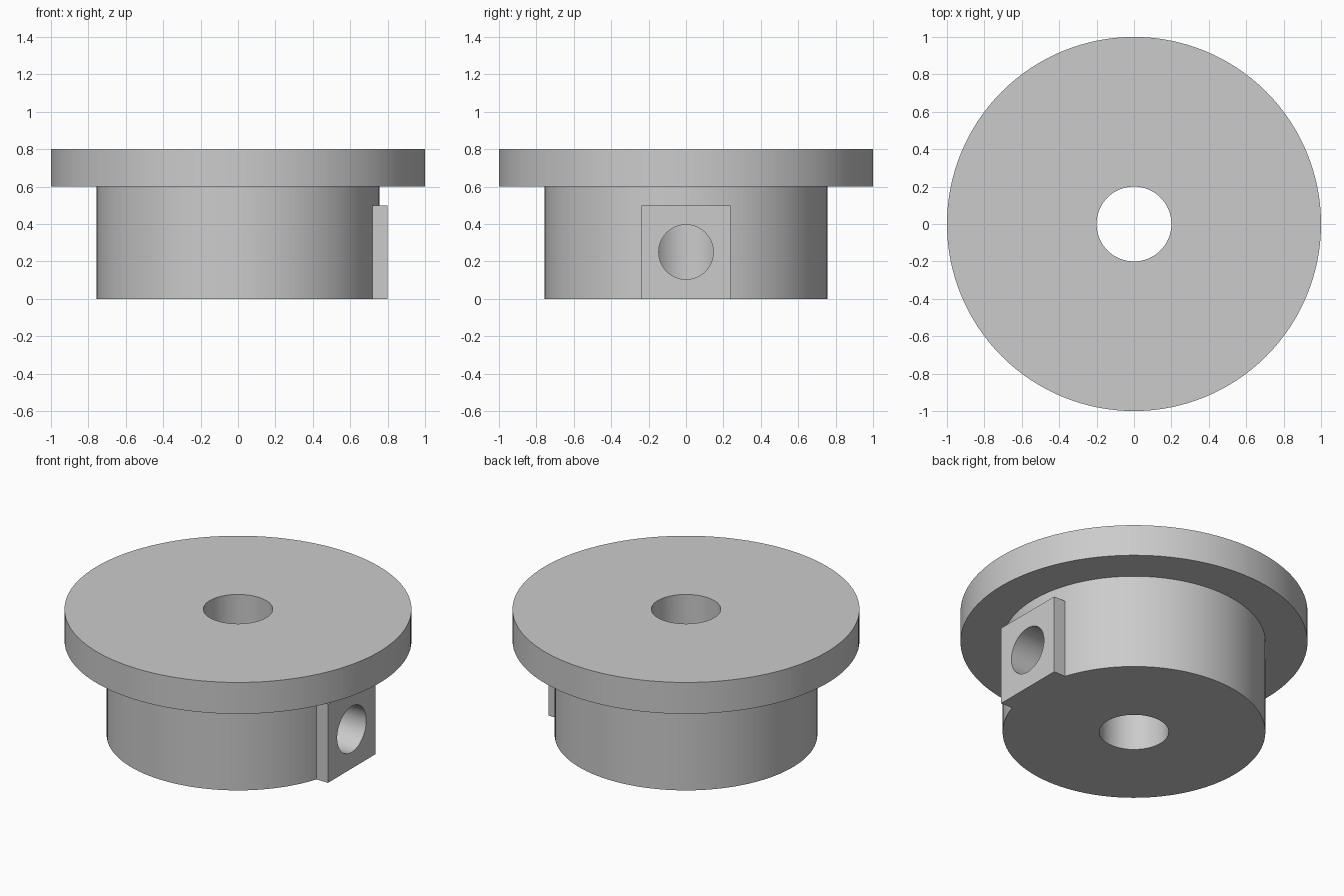
import bpy
import bmesh
from math import pi

if "Cube" in bpy.data.objects:
    bpy.data.objects.remove(bpy.data.objects["Cube"], do_unlink=True)

GREY = (0.6, 0.6, 0.6, 1.0)
grey = bpy.data.materials.new("plain grey")
grey.use_nodes = True
grey.diffuse_color = GREY
grey.node_tree.nodes["Principled BSDF"].inputs["Base Color"].default_value = GREY


def lathe(name, profile, steps=128):
    """Spin a closed (radius, height) profile about the z axis."""
    bm = bmesh.new()
    verts = [bm.verts.new((r, 0, z)) for r, z in profile]
    edges = [bm.edges.new((v, verts[i - 1])) for i, v in enumerate(verts)]
    bmesh.ops.spin(bm, geom=verts + edges, cent=(0, 0, 0), axis=(0, 0, 1),
                   angle=2 * pi, steps=steps, use_merge=True)
    bmesh.ops.remove_doubles(bm, verts=bm.verts, dist=1e-5)
    bmesh.ops.recalc_face_normals(bm, faces=bm.faces)
    mesh = bpy.data.meshes.new(name)
    bm.to_mesh(mesh)
    bm.free()
    obj = bpy.data.objects.new(name, mesh)
    bpy.context.collection.objects.link(obj)
    return obj


def boolean(target, tool, operation):
    """Apply a boolean and discard its tool."""
    mod = target.modifiers.new(tool.name, "BOOLEAN")
    mod.operation, mod.object, mod.solver = operation, tool, "EXACT"
    bpy.context.view_layer.objects.active = target
    bpy.ops.object.modifier_apply(modifier=mod.name)
    bpy.data.objects.remove(tool, do_unlink=True)


# Flanged hub with a vertical bore
hub = lathe("flanged_hub", [(0.2, 0), (0.757, 0), (0.757, 0.6),
                            (1, 0.6), (1, 0.8), (0.2, 0.8)])

# Flat boss on the side of the hub
bpy.ops.mesh.primitive_cube_add(size=1, location=(0.65, 0, 0.25))
boss = bpy.context.object
boss.name = "side_boss"
boss.scale = (0.3, 0.476, 0.5)
boolean(hub, boss, "UNION")

# Cross hole from the boss face into the bore
bpy.ops.mesh.primitive_cylinder_add(vertices=64, radius=0.146, depth=0.9,
                                    location=(0.5, 0, 0.25),
                                    rotation=(0, pi / 2, 0))
drill = bpy.context.object
drill.name = "cross_hole_cutter"
drill.hide_render = True
boolean(hub, drill, "DIFFERENCE")

# Single finish and crisp shading
hub.data.materials.clear()
hub.data.materials.append(grey)
bpy.ops.object.select_all(action="DESELECT")
hub.select_set(True)
bpy.context.view_layer.objects.active = hub
bpy.ops.object.shade_smooth_by_angle(angle=pi / 6)
